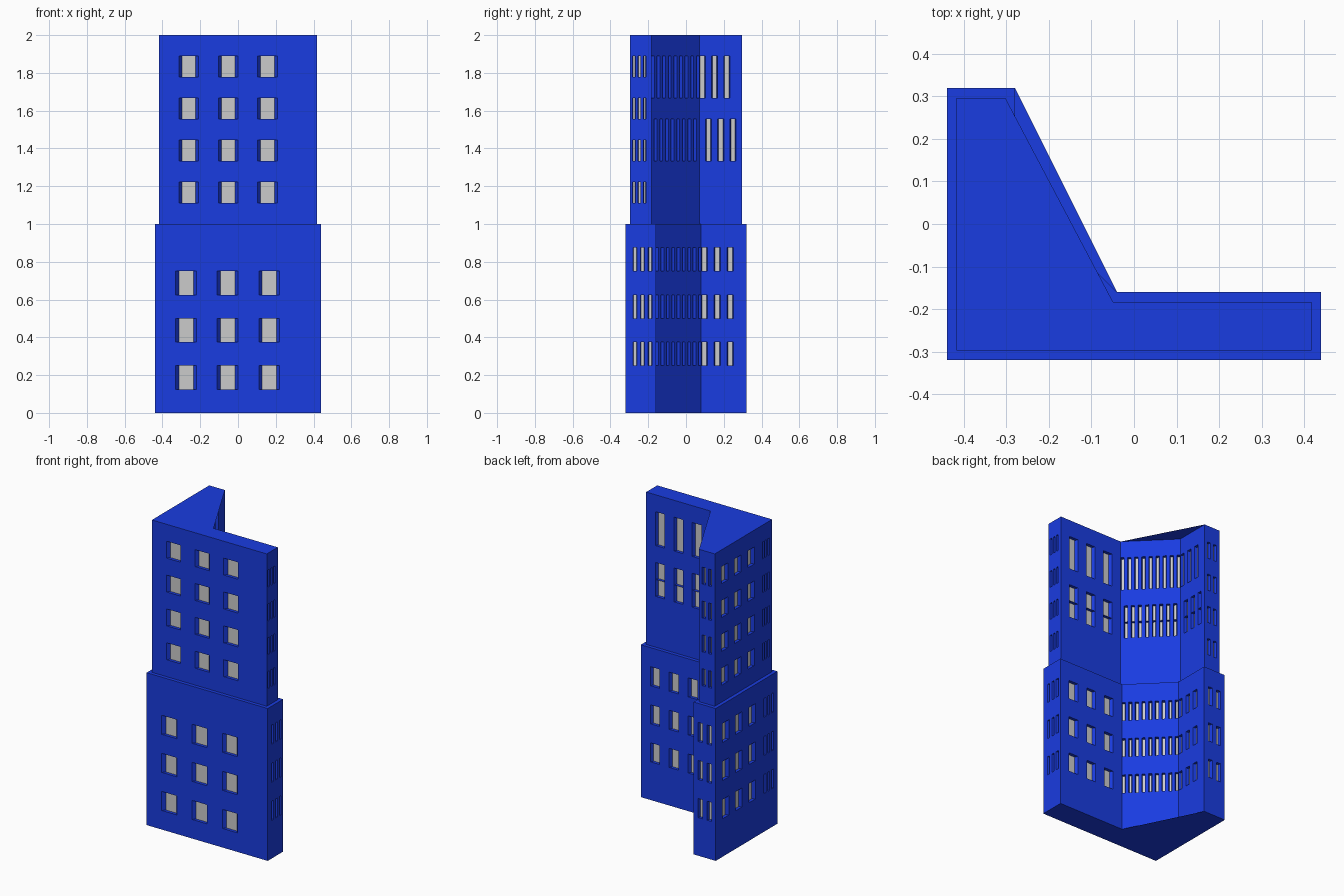
import bpy, bmesh
from mathutils import Vector

if "Cube" in bpy.data.objects:
    bpy.data.objects.remove(bpy.data.objects["Cube"])

DEPTH = 0.02       # window recess
TAPER = 0.15       # jamb slope, as a share of the window width

blue = bpy.data.materials.new("blue_paint")
blue.diffuse_color = (0.01, 0.045, 0.75, 1)
blue.use_nodes = True
blue.node_tree.nodes["Principled BSDF"].inputs["Base Color"].default_value = blue.diffuse_color


def finish(bm, name, mat=None):
    bmesh.ops.remove_doubles(bm, verts=bm.verts, dist=1e-5)
    me = bpy.data.meshes.new(name)
    bm.to_mesh(me)
    bm.free()
    ob = bpy.data.objects.new(name, me)
    bpy.context.collection.objects.link(ob)
    if mat:
        me.materials.append(mat)


def face(bm, pts):
    bm.faces.new([bm.verts.new(p) for p in pts])


def wall(bm, panes, a, b, z0, ncol, nrow, windows):
    """One storey-high wall split into a grid; windows = {(first_row, last_row): columns}."""
    a, b = Vector((*a, z0)), Vector((*b, z0))
    step = (b - a) / ncol
    inward = Vector((-step.y, step.x, 0)).normalized() * DEPTH
    up = Vector((0, 0, 1 / nrow))
    opened = set()
    for (r0, r1), cols in windows.items():
        for c in cols:
            opened |= {(c, r) for r in range(r0, r1 + 1)}
            o = [a + step * i + up * j for i, j in
                 ((c, r0), (c + 1, r0), (c + 1, r1 + 1), (c, r1 + 1))]
            p = [v + inward + step * TAPER * s for v, s in zip(o, (1, -1, -1, 1))]
            for i in range(4):
                k = (i + 1) % 4
                face(bm, (o[i], o[k], p[k], p[i]))
            face(panes, p)
    for c in range(ncol):
        for r in range(nrow):
            if (c, r) not in opened:
                q = a + step * c + up * r
                face(bm, (q, q + step, q + step + up, q + up))


def rows(which, cols):
    return {(r, r): cols for r in which}


# L-shaped footprints with a chamfered inner corner, counter-clockwise
lower = [(-.44, -.32), (.44, -.32), (.44, -.16), (-.04, -.16),
         (-.28, .08), (-.28, .32), (-.44, .32), (-.44, -.16)]
upper = [(-.417, -.297), (.417, -.297), (.417, -.183), (-.0495, -.183),
         (-.303, .0705), (-.303, .297), (-.417, .297), (-.417, -.183)]

odd = (1, 3, 5)
A, B, U = odd, (2, 4, 6), (1, 3, 5, 7)
ncols = [8, 8, 7, 17, 7, 5, 7, 8]

low_windows = [rows(A, odd), rows(B, (2, 4, 6)), rows(B, odd),
               rows(B, range(0, 17, 2)), rows(B, (0, 2, 4)),
               rows(B, (1, 3)), rows(B, odd), rows(B, odd)]


# Inner court walls: tall top windows, two-pane windows below
def court(top, second):
    return {(6, 7): top, (3, 3): second, (4, 4): second}


up_windows = [rows(U, odd), rows(U, odd), court(odd, odd),
              court(range(0, 17, 2), range(1, 17, 2)), court((0, 2, 4), odd),
              rows(U, (1, 3)), rows(U, odd), rows(U, odd)]


def block(name, loop, z0, nrow, windows):
    bm, panes = bmesh.new(), bmesh.new()
    for i in range(8):
        wall(bm, panes, loop[i], loop[(i + 1) % 8], z0, ncols[i], nrow, windows[i])
    finish(bm, name + "_walls", blue)
    finish(panes, name + "_window_panes")


block("lower_block", lower, 0, 8, low_windows)
block("upper_block", upper, 1, 9, up_windows)


# Floor and roof slabs run straight across the court corner
def slab(name, loop, z, flip):
    pts = [(*p, z) for i, p in enumerate(loop) if i not in (4, 7)]
    bm = bmesh.new()
    face(bm, pts[::-1] if flip else pts)
    bmesh.ops.triangulate(bm, faces=bm.faces)
    finish(bm, name, blue)


slab("floor", lower, 0, True)
slab("roof", upper, 2, False)

# Setback ledge between the blocks
bm = bmesh.new()
for i in range(8):
    k = (i + 1) % 8
    face(bm, [(*p, 1) for p in (lower[i], lower[k], upper[k], upper[i])])
finish(bm, "setback_ledge", blue)
